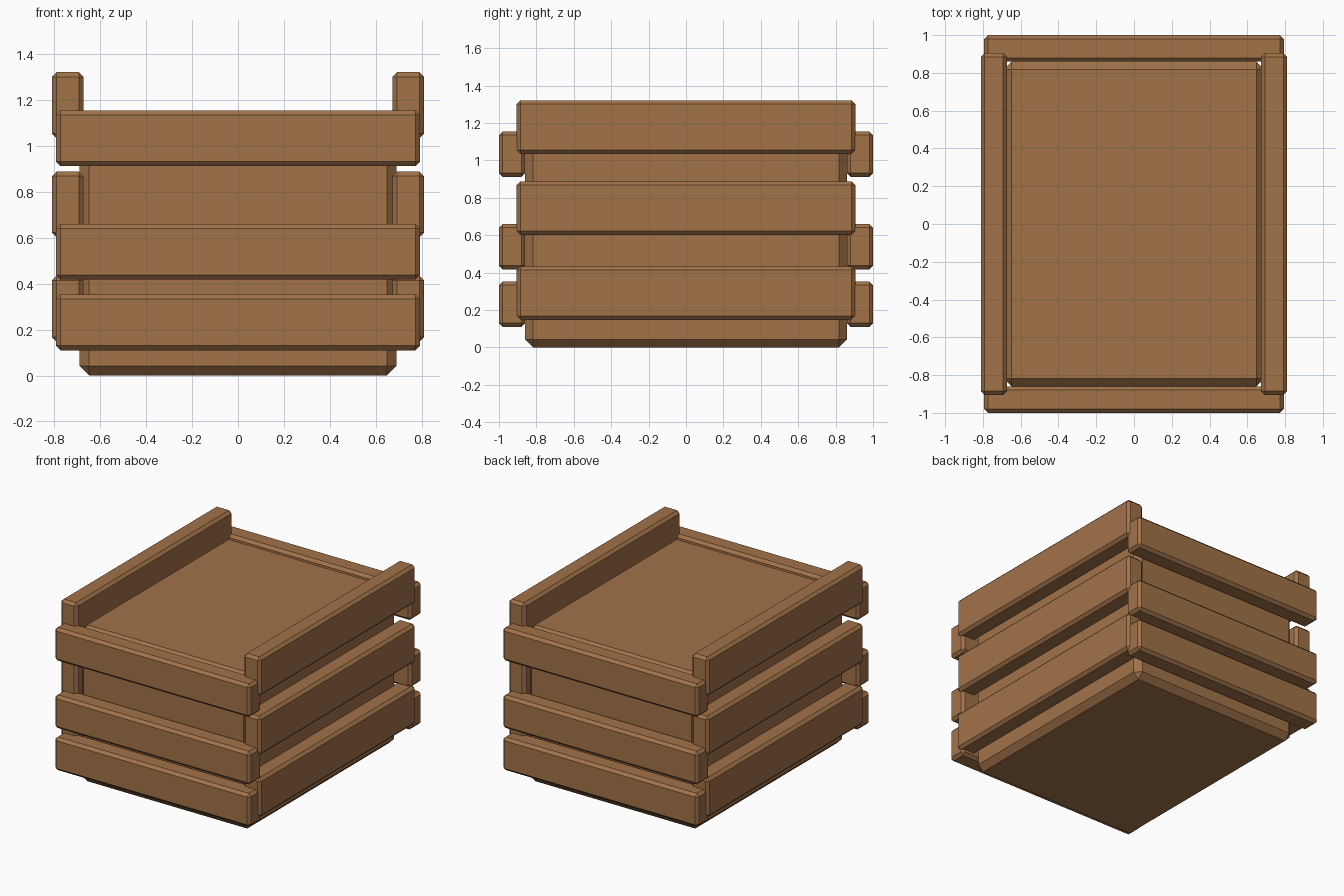
import bpy
import bmesh
from mathutils import Vector

cube = bpy.data.objects.get("Cube")
if cube:
    bpy.data.objects.remove(cube, do_unlink=True)

# Single wood colour
wood = bpy.data.materials.new("warm_brown_wood")
wood.use_nodes = True
colour = (0.36, 0.17, 0.066, 1)
wood.diffuse_color = colour
shader = next(n for n in wood.node_tree.nodes if n.type == 'BSDF_PRINCIPLED')
shader.inputs["Base Color"].default_value = colour
shader.inputs["Roughness"].default_value = 0.8


def chamfered_box(name, low, high, chamfer):
    """Box between two corners with flat chamfered edges."""
    low, high = Vector(low), Vector(high)
    centre, size = (low + high) / 2, high - low
    bm = bmesh.new()
    bmesh.ops.create_cube(bm, size=1)
    bmesh.ops.scale(bm, vec=size, verts=bm.verts)
    bmesh.ops.bevel(bm, geom=bm.edges[:], offset=chamfer, segments=1,
                    affect='EDGES', profile=0.5)
    mesh = bpy.data.meshes.new(name)
    bm.to_mesh(mesh)
    bm.free()
    mesh.materials.append(wood)
    obj = bpy.data.objects.new(name, mesh)
    obj.location = centre
    bpy.context.collection.objects.link(obj)
    return obj


# Solid core of the crate
chamfered_box("crate_core", (-0.69, -0.86, 0), (0.69, 0.86, 1.145), 0.042)

levels = ("lower", "middle", "upper")

# Front and back slats, unevenly spaced
for level, z in zip(levels, (0.11, 0.418, 0.912)):
    for side, y in (("front", -0.93), ("back", 0.93)):
        chamfered_box(f"{level}_{side}_slat", (-0.793, y - 0.07, z),
                      (0.793, y + 0.07, z + 0.243), 0.02)

# Taller side slats, offset upward from the front ones
for level, z in zip(levels, (0.148, 0.602, 1.035)):
    for side, x in (("right", -0.742), ("left", 0.742)):
        chamfered_box(f"{level}_{side}_slat", (x - 0.069, -0.905, z),
                      (x + 0.069, 0.905, z + 0.286), 0.02)
